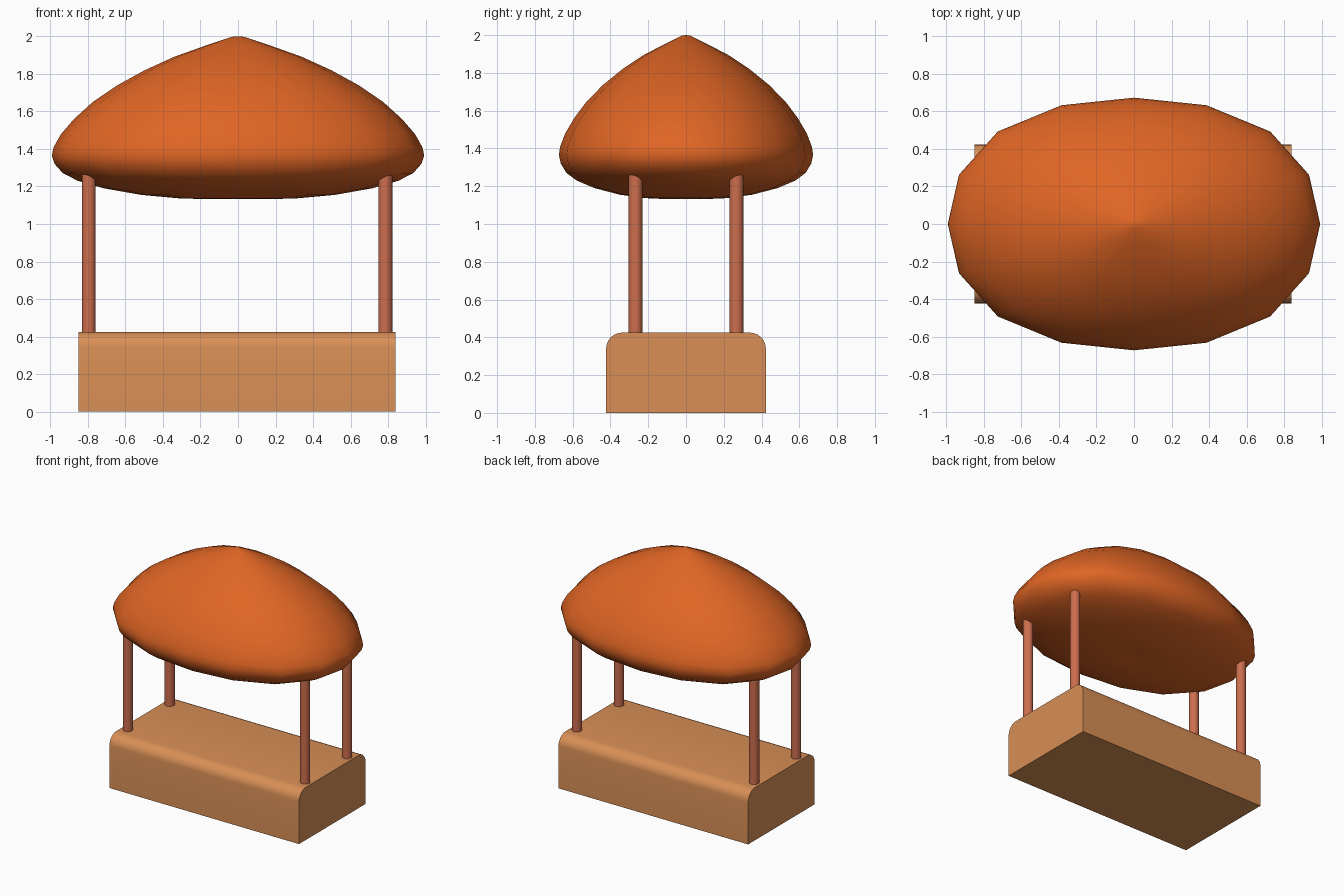
import bpy, bmesh, math

if "Cube" in bpy.data.objects:
    bpy.data.objects.remove(bpy.data.objects["Cube"])


def material(name, rgb):
    m = bpy.data.materials.new(name)
    m.diffuse_color = (*rgb, 1)
    m.use_nodes = True
    m.node_tree.nodes["Principled BSDF"].inputs["Base Color"].default_value = m.diffuse_color
    return m


ORANGE = material("canopy orange", (0.74, 0.13, 0.018))
TAN = material("base tan", (0.69, 0.275, 0.093))
BROWN = material("post red brown", (0.61, 0.156, 0.076))


def finish(bm, name, mat, angle):
    bmesh.ops.recalc_face_normals(bm, faces=bm.faces)
    mesh = bpy.data.meshes.new(name)
    bm.to_mesh(mesh)
    bm.free()
    mesh.materials.append(mat)
    obj = bpy.data.objects.new(name, mesh)
    bpy.context.collection.objects.link(obj)
    bpy.ops.object.select_all(action='DESELECT')
    obj.select_set(True)
    bpy.context.view_layer.objects.active = obj
    bpy.ops.object.shade_smooth_by_angle(angle=math.radians(angle))
    return obj


# Base block with rounded long top edges
bm = bmesh.new()
bmesh.ops.create_cube(bm, size=1)
for v in bm.verts:
    v.co = (v.co.x * 1.69 - 0.005, v.co.y * 0.846, (v.co.z + 0.5) * 0.425)
edges = [e for e in bm.edges
         if all(v.co.z > 0.4 for v in e.verts)
         and abs(e.verts[0].co.x - e.verts[1].co.x) > 1]
bmesh.ops.bevel(bm, geom=edges, offset=0.085, segments=6, profile=0.5,
                affect='EDGES')
finish(bm, "base", TAN, 30)

# Four round posts
for sx, side in ((-1, "left"), (1, "right")):
    for sy, end in ((-1, "front"), (1, "back")):
        bm = bmesh.new()
        bmesh.ops.create_cone(bm, cap_ends=True, segments=20,
                              radius1=0.037, radius2=0.037, depth=0.9)
        bmesh.ops.translate(bm, verts=bm.verts,
                            vec=(sx * 0.79 - 0.005, sy * 0.267, 0.85))
        finish(bm, f"{end}_{side}_post", BROWN, 40)

# Oval canopy: lathed profile (radius fraction, height), 16 sides
profile = [(0.035, 1.997), (0.17, 1.952), (0.34, 1.892), (0.50, 1.82),
           (0.65, 1.738), (0.78, 1.65), (0.88, 1.56), (0.95, 1.48),
           (0.99, 1.41), (1.0, 1.365), (0.985, 1.32), (0.94, 1.27),
           (0.86, 1.23), (0.72, 1.19), (0.52, 1.155), (0.32, 1.137),
           (0.16, 1.132), (0.08, 1.14)]
N = 16
bm = bmesh.new()
rings = []
for r, z in profile:
    ring = []
    for i in range(N):
        a = 2 * math.pi * i / N
        k = r * (1 + 0.035 * math.sin(2 * a) ** 2)
        ring.append(bm.verts.new((0.992 * k * math.cos(a),
                                  0.673 * k * math.sin(a), z)))
    rings.append(ring)
for a, b in zip(rings, rings[1:]):
    for i in range(N):
        j = (i + 1) % N
        bm.faces.new((a[i], a[j], b[j], b[i]))
for ring, z in ((rings[0], 2.0), (rings[-1], 1.142)):
    tip = bm.verts.new((0, 0, z))
    for i in range(N):
        bm.faces.new((ring[i], ring[(i + 1) % N], tip))
finish(bm, "canopy", ORANGE, 60)
